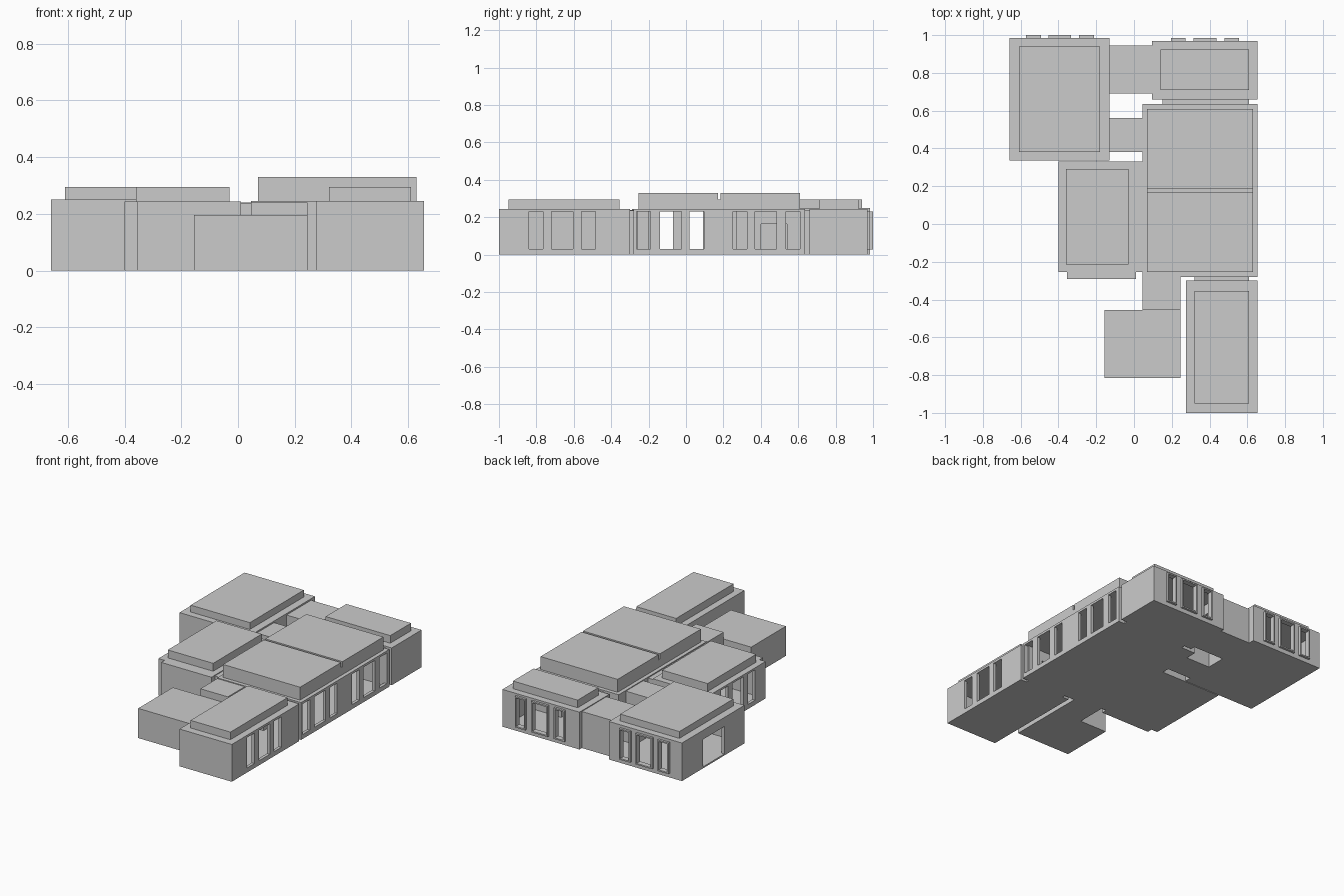
import bpy, bmesh

if "Cube" in bpy.data.objects:
    bpy.data.objects.remove(bpy.data.objects["Cube"])

T = 0.02            # wall thickness
FLOOR = 0.01


def box(name, x0, x1, y0, y1, z0, z1):
    bm = bmesh.new()
    bmesh.ops.create_cube(bm, size=1)
    for v in bm.verts:
        v.co = ((x0 + x1) / 2 + v.co.x * (x1 - x0),
                (y0 + y1) / 2 + v.co.y * (y1 - y0),
                (z0 + z1) / 2 + v.co.z * (z1 - z0))
    me = bpy.data.meshes.new(name)
    bm.to_mesh(me)
    bm.free()
    ob = bpy.data.objects.new(name, me)
    bpy.context.collection.objects.link(ob)
    return ob


def cut(ob, boxes):
    # subtract boxes from the object and bake the result
    cutters = [box("cutter", *b) for b in boxes]
    for c in cutters:
        c.hide_render = True
        m = ob.modifiers.new("cut", 'BOOLEAN')
        m.operation, m.solver, m.object = 'DIFFERENCE', 'EXACT', c
    dg = bpy.context.evaluated_depsgraph_get()
    me = bpy.data.meshes.new_from_object(ob.evaluated_get(dg))
    ob.modifiers.clear()
    ob.data = me
    for c in cutters:
        bpy.data.objects.remove(c)


def room(name, x0, x1, y0, y1, h, openings):
    ob = box(name, x0, x1, y0, y1, 0, h)
    cut(ob, [(x0 + T, x1 - T, y0 + T, y1 - T, FLOOR, h - 0.012)] + openings)


def side_windows(x, spans):
    return [(x - 0.03, x + 0.03, a, b, 0.03, 0.23) for a, b in spans]


def back_windows(y, spans):
    return [(a, b, y - 0.03, y + 0.03, 0.03, 0.23) for a, b in spans]


# Door passages shared by links and rooms
E = 0.031
pass_nw_ne = (-0.13 - E, 0.095 + E, 0.74, 0.89, FLOOR, 0.165)
pass_nw_main = (-0.13 - E, 0.045 + E, 0.40, 0.54, FLOOR, 0.165)
pass_ne_main = (0.33, 0.43, 0.635 - E, 0.66 + E, FLOOR, 0.165)
pass_west_main = (0.01 - E, 0.045 + E, -0.2, 0.27, FLOOR, 0.231)
pass_sw_main = (0.09, 0.2, -0.455 - E, -0.28 + E, FLOOR, 0.165)
pass_se_main = (0.41, 0.52, -0.3 - E, -0.28 + E, FLOOR, 0.165)

# Window rows
nw_win = [(-0.57, -0.495), (-0.45, -0.335), (-0.29, -0.215)]
ne_win = [(0.197, 0.27), (0.318, 0.435), (0.482, 0.553)]
se_win = [(-0.84, -0.765), (-0.72, -0.605), (-0.56, -0.485)]
main_win = [(-0.265, -0.19), (-0.14, -0.025), (0.02, 0.095),
            (0.25, 0.325), (0.37, 0.485), (0.535, 0.61)]
west_win = [(-0.145, -0.07), (-0.025, 0.09), (0.135, 0.21)]

# Rooms
room("northwest_room", -0.66, -0.13, 0.335, 0.985, 0.25,
     back_windows(0.985, nw_win) + [pass_nw_ne, pass_nw_main,
     (-0.69, -0.63, 0.545, 0.765, FLOOR, 0.19)])
room("northeast_room", 0.095, 0.655, 0.66, 0.97, 0.245,
     back_windows(0.97, ne_win) + [pass_nw_ne, pass_ne_main])
room("main_room", 0.045, 0.655, -0.28, 0.635, 0.245,
     side_windows(0.655, main_win) + [pass_nw_main, pass_ne_main,
     pass_west_main, pass_sw_main, pass_se_main])
room("west_room", -0.40, 0.01, -0.255, 0.33, 0.243,
     side_windows(-0.40, west_win) + [pass_west_main])
room("southwest_room", -0.155, 0.245, -0.815, -0.455, 0.195, [pass_sw_main])
room("southeast_room", 0.275, 0.655, -1.0, -0.30, 0.245,
     side_windows(0.655, se_win) + [pass_se_main])
box("west_room_front_bay", -0.355, 0.01, -0.29, -0.255, 0, 0.243)

# Links between rooms
for name, dims, passage in [
        ("north_link", (-0.13, 0.095, 0.69, 0.945, 0, 0.24), pass_nw_ne),
        ("northwest_link", (-0.13, 0.045, 0.38, 0.56, 0, 0.24), pass_nw_main),
        ("northeast_link", (0.15, 0.61, 0.635, 0.66, 0, 0.235), pass_ne_main),
        ("west_link", (0.01, 0.045, -0.255, 0.33, 0, 0.238), pass_west_main),
        ("southwest_link", (0.045, 0.245, -0.455, -0.28, 0, 0.24), pass_sw_main),
        ("southeast_link", (0.32, 0.61, -0.30, -0.28, 0, 0.235), pass_se_main)]:
    cut(box(name, *dims), [passage])

# Raised roofs
for name, dims in [
        ("northwest_roof", (-0.61, -0.18, 0.38, 0.94, 0.25, 0.295)),
        ("northeast_roof", (0.14, 0.61, 0.71, 0.925, 0.245, 0.295)),
        ("main_roof_back", (0.07, 0.63, 0.185, 0.61, 0.245, 0.33)),
        ("main_roof_front", (0.07, 0.63, -0.255, 0.17, 0.245, 0.33)),
        ("west_roof", (-0.36, -0.03, -0.215, 0.29, 0.243, 0.295)),
        ("southeast_roof", (0.32, 0.61, -0.95, -0.355, 0.245, 0.295))]:
    box(name, *dims)
box("main_roof_joint", 0.07, 0.63, 0.17, 0.185, 0.245, 0.295)

# Protruding window frames on the back walls
for y, spans in ((0.985, nw_win), (0.97, ne_win)):
    for i, (a, b) in enumerate(spans):
        f = box("window_frame", a - 0.002, b + 0.002, y - T, y + 0.015, 0.028, 0.232)
        cut(f, [(a + 0.007, b - 0.007, y - 0.05, y + 0.05, 0.037, 0.223)])
